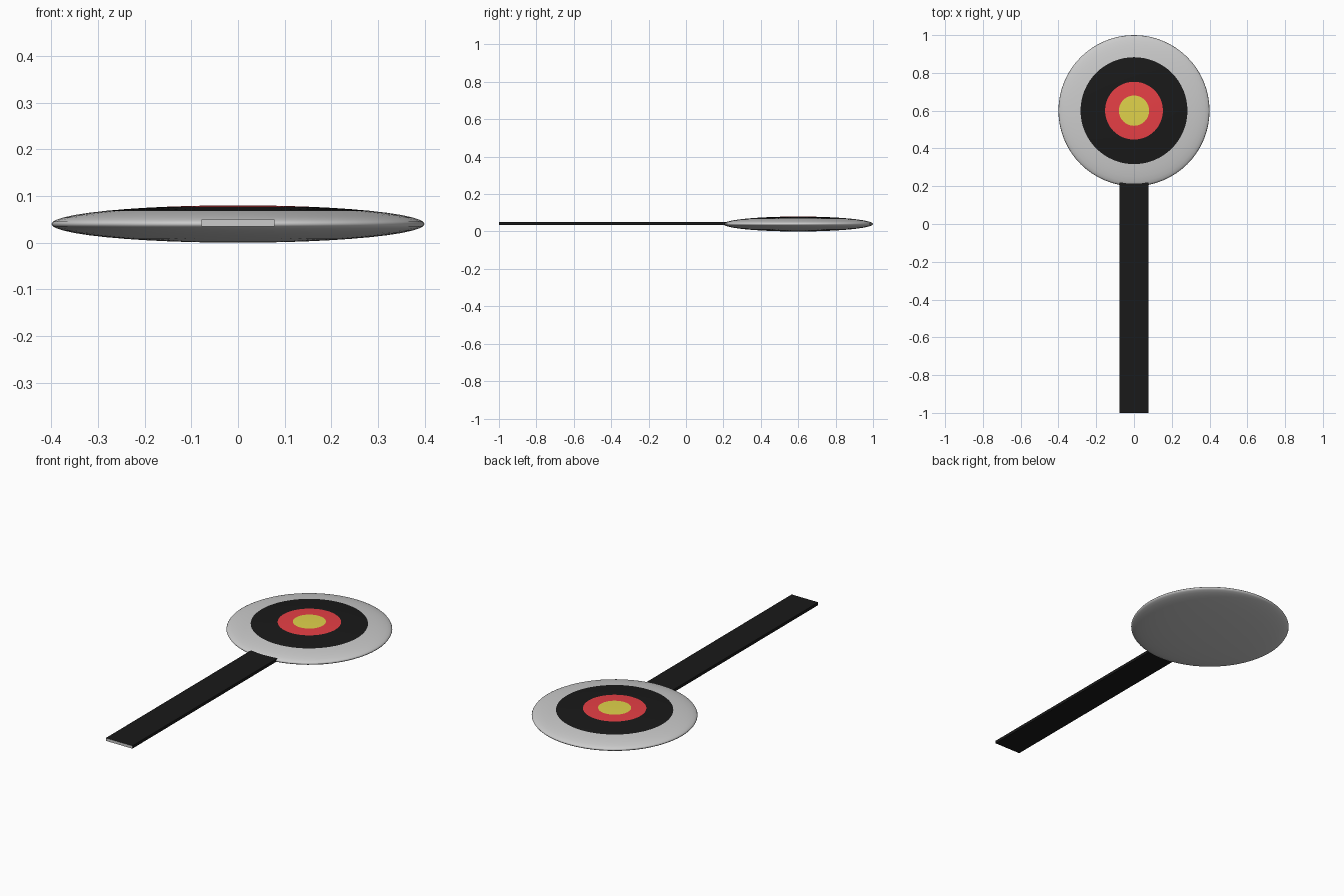
import bpy, bmesh
from math import sin, cos, pi, sqrt

if "Cube" in bpy.data.objects:
    bpy.data.objects.remove(bpy.data.objects["Cube"])

SEGMENTS = 64
RADIUS, HALF_THICK = 0.4, 0.04
CENTRE = (0, 0.6, 0.04)


def material(name, rgb):
    m = bpy.data.materials.new(name)
    m.diffuse_color = (*rgb, 1)
    m.use_nodes = True
    m.node_tree.nodes["Principled BSDF"].inputs["Base Color"].default_value = m.diffuse_color
    return m


def finish(bm, name, mats):
    bmesh.ops.recalc_face_normals(bm, faces=bm.faces)
    mesh = bpy.data.meshes.new(name)
    bm.to_mesh(mesh)
    bm.free()
    ob = bpy.data.objects.new(name, mesh)
    bpy.context.collection.objects.link(ob)
    for m in mats:
        mesh.materials.append(m)
    return ob


grey = material("grey", (0.8, 0.8, 0.8))
black = material("black", (0.01, 0.01, 0.01))
red = material("red", (0.8, 0.05, 0.06))
yellow = material("yellow", (0.75, 0.65, 0.07))

# Lens-shaped disc: a lathed ellipse with coloured bands on its upper side
half = [0.04, 0.08, 0.115, 0.153, 0.2, 0.24, 0.283, 0.32, 0.35, 0.375, 0.39, 0.397]
height = lambda r: HALF_THICK * sqrt(1 - (r / RADIUS) ** 2)
profile = [(r, height(r)) for r in half] + [(RADIUS, 0)]
profile += [(r, -height(r)) for r in reversed(half)]

bm = bmesh.new()
rings = [[bm.verts.new((r * cos(2 * pi * i / SEGMENTS), r * sin(2 * pi * i / SEGMENTS), z))
          for i in range(SEGMENTS)] for r, z in profile]
poles = [bm.verts.new((0, 0, s * HALF_THICK)) for s in (1, -1)]
for i in range(SEGMENTS):
    j = (i + 1) % SEGMENTS
    for pole, ring in zip(poles, (rings[0], rings[-1])):
        bm.faces.new((pole, ring[i], ring[j]))
    for a, b in zip(rings, rings[1:]):
        bm.faces.new((a[i], b[i], b[j], a[j]))
for f in bm.faces:
    f.smooth = True
    c = f.calc_center_median()
    r = c.xy.length
    if c.z > 0:
        f.material_index = 3 if r < 0.079 else 2 if r < 0.152 else 1 if r < 0.282 else 0
disc = finish(bm, "target_disc", [grey, black, red, yellow])
disc.location = CENTRE

# Flat handle strip with an unpainted grey end
bm = bmesh.new()
bmesh.ops.create_cube(bm, size=1)
for v in bm.verts:
    v.co.x *= 0.156
    v.co.y = -1 if v.co.y < 0 else 0.23
    v.co.z = 0.0425 + v.co.z * 0.015
for f in bm.faces:
    f.material_index = 1 if f.calc_center_median().y < -0.99 else 0
finish(bm, "handle", [black, grey])
